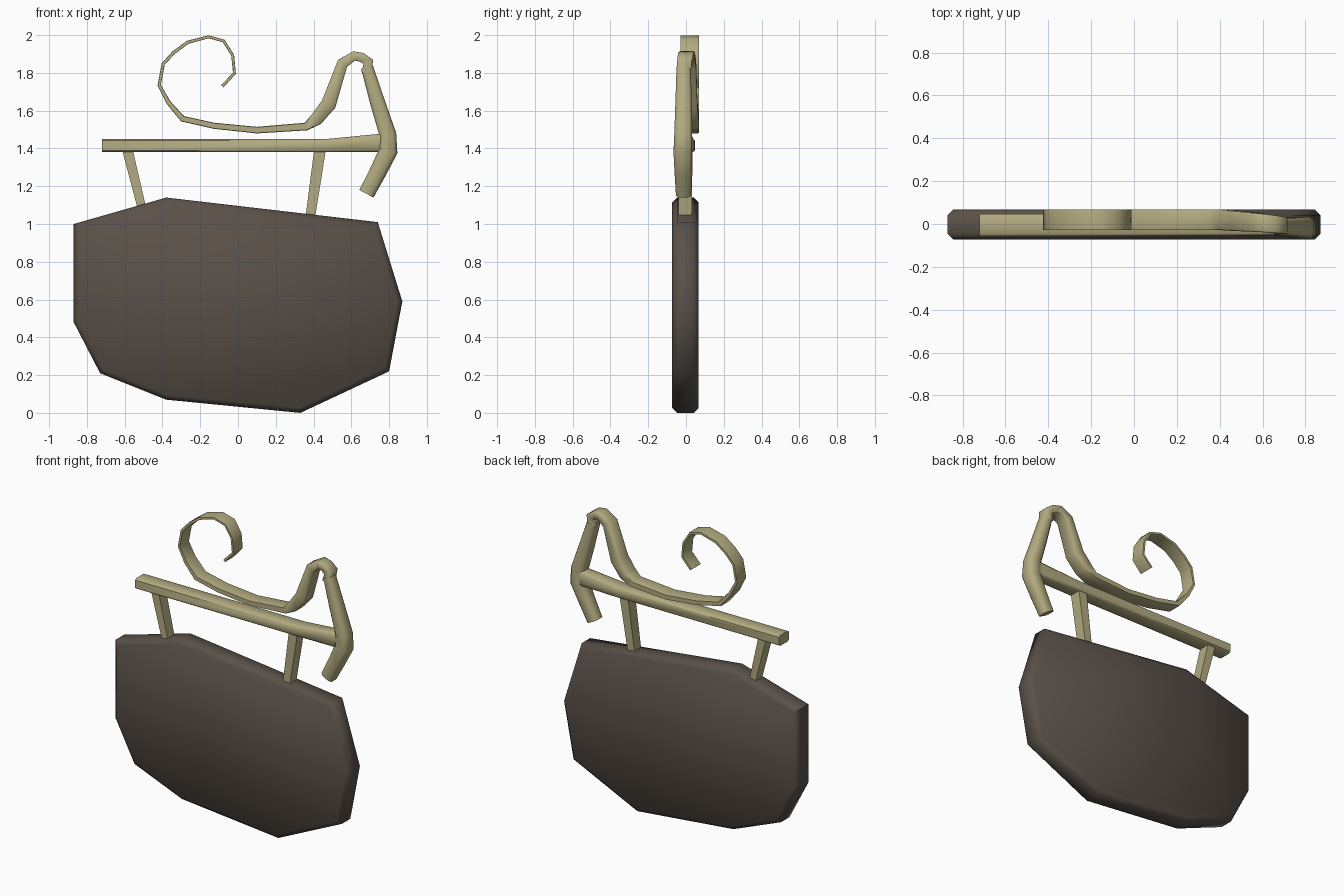
import bpy, bmesh, math
from mathutils import Vector

if "Cube" in bpy.data.objects:
    bpy.data.objects.remove(bpy.data.objects["Cube"])


def material(name, rgb):
    m = bpy.data.materials.new(name)
    m.diffuse_color = (*rgb, 1)
    m.use_nodes = True
    m.node_tree.nodes["Principled BSDF"].inputs["Base Color"].default_value = m.diffuse_color
    return m


BRASS = material("pale_metal", (0.45, 0.41, 0.22))
WOOD = material("dark_wood", (0.10, 0.08, 0.065))


def finish(name, bm, mat, angle):
    bmesh.ops.recalc_face_normals(bm, faces=bm.faces[:])
    mesh = bpy.data.meshes.new(name)
    bm.to_mesh(mesh)
    bm.free()
    mesh.materials.append(mat)
    ob = bpy.data.objects.new(name, mesh)
    bpy.context.collection.objects.link(ob)
    bpy.ops.object.select_all(action='DESELECT')
    ob.select_set(True)
    bpy.context.view_layer.objects.active = ob
    bpy.ops.object.shade_smooth_by_angle(angle=math.radians(angle))
    return ob


def sweep(name, stations, chamfer=0.0, angle=50):
    """Stations are (x, z, thickness, y_min, y_max) along a path in the xz plane."""
    bm = bmesh.new()
    c = 1 - chamfer
    if chamfer:
        section = [(c, -1), (1, -c), (1, c), (c, 1), (-c, 1), (-1, c), (-1, -c), (-c, -1)]
    else:
        section = [(1, -1), (1, 1), (-1, 1), (-1, -1)]
    pts = [Vector((s[0], s[1])) for s in stations]
    rings = []
    for i, (x, z, t, y0, y1) in enumerate(stations):
        a = (pts[i] - pts[i - 1]).normalized() if i else None
        b = (pts[i + 1] - pts[i]).normalized() if i < len(pts) - 1 else None
        d = ((a or b) + (b or a)).normalized()
        n = Vector((-d.y, d.x))
        rings.append([bm.verts.new((x + n.x * u * t / 2,
                                    (y0 + y1) / 2 + v * (y1 - y0) / 2,
                                    z + n.y * u * t / 2)) for u, v in section])
    k = len(section)
    for r, q in zip(rings, rings[1:]):
        for j in range(k):
            bm.faces.new((r[j], r[(j + 1) % k], q[(j + 1) % k], q[j]))
    bm.faces.new(rings[0])
    bm.faces.new(rings[-1])
    return finish(name, bm, BRASS, angle)


# Sign board: irregular nine-sided slab with chamfered rim
outline = [(-0.87, 1.0), (-0.38, 1.14), (0.74, 1.01), (0.87, 0.59), (0.80, 0.22),
           (0.33, 0.0), (-0.38, 0.07), (-0.73, 0.21), (-0.87, 0.48)]
bm = bmesh.new()
face = bm.faces.new([bm.verts.new((x, -0.073, z)) for x, z in outline])
ext = bmesh.ops.extrude_face_region(bm, geom=[face])
bmesh.ops.translate(bm, vec=(0, 0.14, 0),
                    verts=[v for v in ext["geom"] if isinstance(v, bmesh.types.BMVert)])
rim = [e for e in bm.edges if abs(e.verts[0].co.y - e.verts[1].co.y) < 1e-5]
bmesh.ops.bevel(bm, geom=rim, offset=0.026, segments=1, affect='EDGES')
finish("sign_board", bm, WOOD, 50)

# Horizontal bar, thickening toward the wall post
sweep("bar", [(-0.72, 1.415, 0.07, -0.055, 0.047), (0.47, 1.415, 0.07, -0.055, 0.045),
              (0.78, 1.43, 0.10, -0.05, 0.03)], 0.25)

# Two hangers between bar and board
sweep("hanger_left", [(-0.587, 1.40, 0.055, -0.04, 0.035), (-0.508, 1.08, 0.045, -0.04, 0.03)])
sweep("hanger_right", [(0.435, 1.40, 0.062, -0.04, 0.035), (0.382, 1.03, 0.05, -0.04, 0.03)])

# Bent wall post
sweep("wall_post", [(0.683, 1.83, 0.065, -0.05, 0.025), (0.74, 1.64, 0.08, -0.056, 0.03),
                    (0.793, 1.475, 0.09, -0.062, 0.033), (0.795, 1.385, 0.10, -0.066, 0.033),
                    (0.738, 1.27, 0.09, -0.06, 0.03), (0.68, 1.16, 0.085, -0.053, 0.027)], 0.4)

# Scroll: a thick stem over the post thinning to a flat curled ribbon
path = [(0.68, 1.80, 0.055), (0.69, 1.858, 0.055), (0.655, 1.882, 0.05), (0.615, 1.89, 0.05),
        (0.553, 1.85, 0.06), (0.48, 1.635, 0.08), (0.415, 1.555, 0.07), (0.36, 1.516, 0.042),
        (0.10, 1.497, 0.035), (-0.127, 1.52, 0.032), (-0.293, 1.557, 0.032),
        (-0.368, 1.643, 0.024), (-0.417, 1.735, 0.018), (-0.396, 1.847, 0.018),
        (-0.341, 1.907, 0.018), (-0.266, 1.962, 0.018), (-0.156, 1.991, 0.016),
        (-0.076, 1.969, 0.016), (-0.028, 1.893, 0.016), (-0.019, 1.798, 0.016),
        (-0.083, 1.729, 0.018)]
stations = []
for i, (x, z, t) in enumerate(path):
    f = min(i / 6, 1)
    stations.append((x, z, t, -0.05 + 0.022 * f, 0.025 + 0.043 * f))
sweep("scroll", stations, 0.15, 60)
